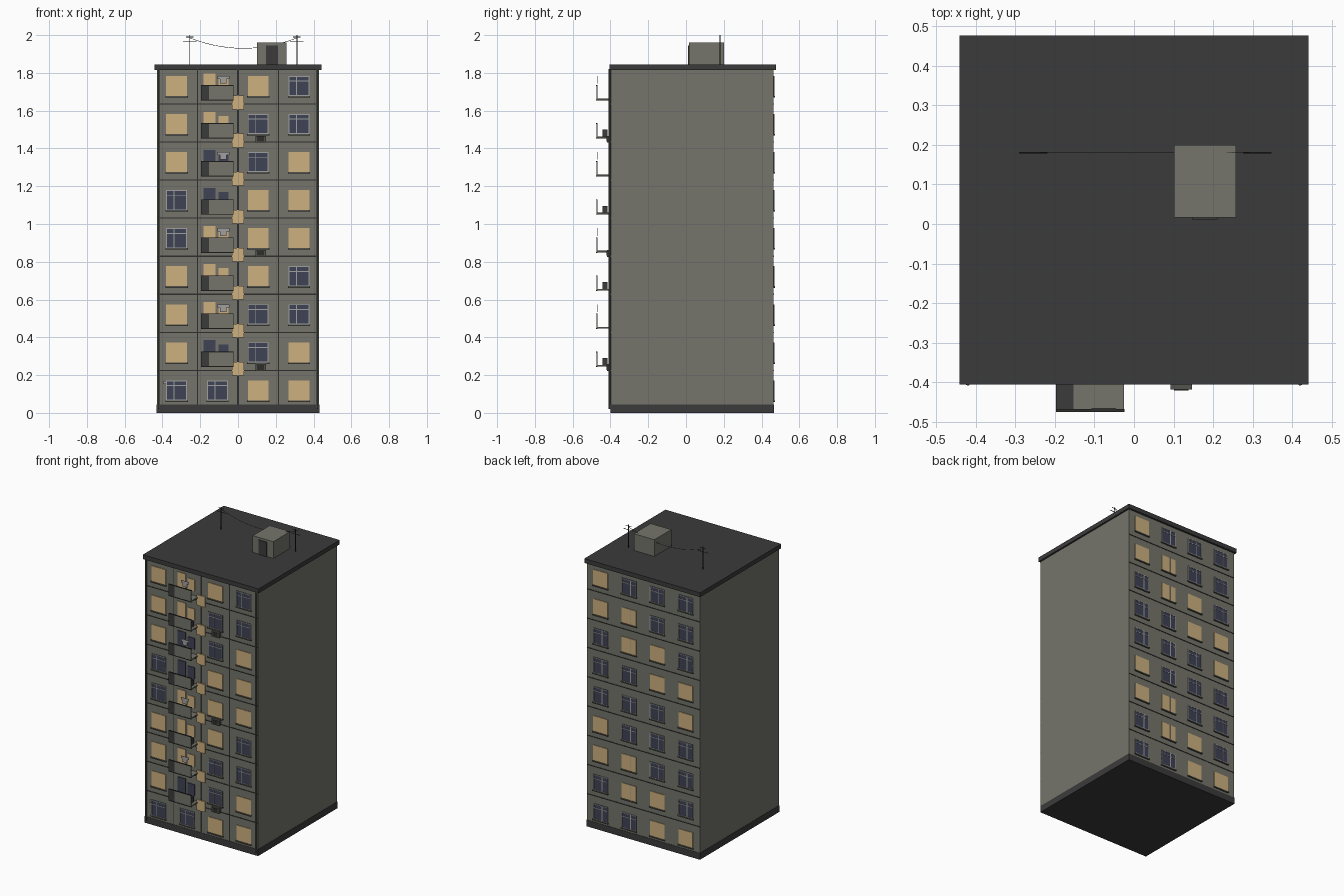
import bpy, bmesh, math
from mathutils import Vector

if "Cube" in bpy.data.objects:
    bpy.data.objects.remove(bpy.data.objects["Cube"])


def lin(c):
    c /= 255
    return c / 12.92 if c <= 0.04045 else ((c + 0.055) / 1.055) ** 2.4


def make_mat(name, r, g, b):
    m = bpy.data.materials.new(name)
    m.diffuse_color = (lin(r), lin(g), lin(b), 1)
    m.use_nodes = True
    m.node_tree.nodes["Principled BSDF"].inputs["Base Color"].default_value = m.diffuse_color
    return m


WALL = make_mat("concrete", 117, 117, 108)
DARK = make_mat("dark_bitumen", 59, 59, 59)
SEAM = make_mat("seam_grey", 45, 45, 44)
LIT = make_mat("lit_window", 205, 176, 128)
GLASS = make_mat("dark_glass", 62, 66, 84)
FRAME = make_mat("window_frame", 160, 160, 160)
SILL = make_mat("sill_grey", 82, 82, 77)


class Part:
    """Collects boxes of one colour into one object."""
    def __init__(self, name, mat):
        self.name, self.mat, self.bm = name, mat, bmesh.new()

    def box(self, x0, x1, y0, y1, z0, z1):
        vs = bmesh.ops.create_cube(self.bm, size=1)["verts"]
        for v in vs:
            v.co = Vector((x0 + (v.co.x + 0.5) * (x1 - x0),
                           y0 + (v.co.y + 0.5) * (y1 - y0),
                           z0 + (v.co.z + 0.5) * (z1 - z0)))

    def rod(self, a, b, r):
        a, b = Vector(a), Vector(b)
        d = b - a
        mat = d.to_track_quat("Z", "Y").to_matrix().to_4x4()
        mat.translation = (a + b) / 2
        bmesh.ops.create_cone(self.bm, cap_ends=True, segments=6, radius1=r,
                              radius2=r, depth=d.length, matrix=mat)

    def done(self):
        me = bpy.data.meshes.new(self.name)
        self.bm.to_mesh(me)
        self.bm.free()
        me.materials.append(self.mat)
        bpy.context.collection.objects.link(bpy.data.objects.new(self.name, me))


def single(name, mat, *dims):
    p = Part(name, mat)
    p.box(*dims)
    p.done()


FRONT, BACK = -0.397, 0.463
STEP, LINE0, WIN0 = 0.2015, 0.225, 0.119
COLS = (-0.325, -0.108, 0.107, 0.323)

# Main masses
single("tower_body", WALL, -0.43, 0.43, FRONT, BACK, 0.03, 1.82)
single("plinth", DARK, -0.432, 0.432, FRONT - 0.002, BACK + 0.002, 0, 0.045)
single("roof_slab", DARK, -0.441, 0.441, -0.406, 0.476, 1.815, 1.845)

# Panel seams
seams = Part("panel_seams", SEAM)
for i in range(8):
    z = LINE0 + i * STEP
    seams.box(-0.43, 0.43, FRONT - 0.002, FRONT + 0.01, z - 0.003, z + 0.003)
    seams.box(-0.43, 0.43, BACK - 0.01, BACK + 0.002, z - 0.003, z + 0.003)
for x, w in ((-0.215, 0.0025), (0, 0.005), (0.215, 0.0025)):
    seams.box(x - w, x + w, FRONT - 0.002, FRONT + 0.01, 0.045, 1.815)
seams.done()

# Drainpipes at the front corners
pipes = Part("drainpipes", SILL)
for s in (-1, 1):
    pipes.rod((s * 0.42, -0.403, 0.02), (s * 0.42, -0.403, 1.82), 0.006)
pipes.done()

# Windows
lit = Part("lit_panes", LIT)
glass = Part("dark_panes", GLASS)
frames = Part("window_frames", FRAME)
sills = Part("window_sills", SILL)


def plate(part, side, x0, x1, z0, z1, depth):
    wall = FRONT if side < 0 else BACK
    y = sorted((wall - side * 0.004, wall + side * depth))
    part.box(x0, x1, y[0], y[1], z0, z1)


def bars(x0, x1, z0, z1, side, spans):
    """Border strips plus vertical bars and a transom."""
    t, d = 0.0045, 0.006
    for x in (x0, x1 - t, *[x0 + (x1 - x0) * f - t / 2 for f in spans]):
        plate(frames, side, x, x + t, z0, z1, d)
    for z in (z0, z1 - t, z0 + (z1 - z0) * 0.72):
        plate(frames, side, x0, x1, z, z + t, d - 0.0003)


def window(x, z, side, on, mullion=False):
    w, h = 0.055, 0.053
    plate(lit if on else glass, side, x - w, x + w, z - h, z + h, 0.004)
    if not on:
        bars(x - w, x + w, z - h, z + h, side, (0.38,))
    elif mullion:
        plate(frames, side, x - 0.016, x - 0.012, z - h, z + h, 0.006)
    plate(sills, side, x - w - 0.004, x + w + 0.004, z - h - 0.008, z - h, 0.009)


for f in range(9):
    row, z = 8 - f, WIN0 + f * STEP
    for k, x in enumerate(COLS):
        if k != 1 or f == 0:
            window(x, z, -1, (row + k) % 5 < 3)
        window(-x, z, 1, (row - k) % 5 < 2, k == 1)

# Balconies with door, side window, laundry or crate; stairwell windows
slabs = Part("balcony_slabs", WALL)
panels = Part("balcony_panels", WALL)
shade = Part("balcony_dark_panels", DARK)
rails = Part("balcony_rails", SEAM)
crates = Part("balcony_crates", DARK)
laundry = Part("laundry", FRAME)
for f in range(1, 9):
    zl = LINE0 + (f - 1) * STEP
    b = zl + 0.02
    pane = lit if (8 - f + 1) % 5 < 3 else glass
    plate(pane, -1, -0.182, -0.12, b + 0.008, zl + 0.16, 0.004)
    plate(pane, -1, -0.103, -0.05, zl + 0.06, zl + 0.138, 0.004)
    slabs.box(-0.196, -0.025, -0.472, FRONT, b, b + 0.008)
    panels.box(-0.196, -0.025, -0.474, -0.469, b, b + 0.078)
    shade.box(-0.197, -0.153, -0.475, -0.468, b, b + 0.0785)
    shade.box(-0.197, -0.153, -0.469, FRONT, b - 0.0005, b + 0.009)
    rails.box(-0.197, -0.024, -0.4755, -0.4675, b + 0.076, b + 0.08)
    rails.box(-0.197, -0.024, -0.4755, -0.4675, b - 0.002, b + 0.003)
    if f % 2 == 0:   # shirt on a line
        laundry.box(-0.094, -0.06, -0.468, -0.465, zl + 0.108, zl + 0.145)
        laundry.box(-0.108, -0.046, -0.468, -0.465, zl + 0.132, zl + 0.148)
    else:
        crates.box(-0.09, -0.045, -0.442, -0.416, b + 0.008, b + 0.045)
    plate(lit, -1, -0.031, 0.031, zl - 0.028, zl + 0.044, 0.008)
for p in (slabs, panels, shade, rails, crates, laundry):
    p.done()

# Cooling units under the third window column
ac = Part("cooling_units", SILL)
fan = Part("cooling_grilles", SEAM)
for f in (1, 4, 7):
    z = 0.228 + (f - 1) * STEP
    ac.box(0.092, 0.147, -0.419, FRONT, z - 0.006, z + 0.03)
    fan.box(0.101, 0.138, -0.421, -0.415, z, z + 0.025)
ac.done()
fan.done()

# Number plate
plate(frames, -1, -0.394, -0.378, 0.152, 0.17, 0.008)
for p in (lit, glass, frames, sills):
    p.done()

# Rooftop stair house
single("roof_house", WALL, 0.101, 0.258, 0.016, 0.2, 1.84, 1.96)
single("roof_door", DARK, 0.147, 0.211, 0.011, 0.02, 1.845, 1.945)

# Antenna masts and sagging wire
mast = Part("antenna_masts", SEAM)
Y = 0.18
for x in (-0.255, 0.312):
    mast.rod((x, Y, 1.84), (x, Y, 2.0), 0.0025)
    mast.rod((x - 0.036, Y, 1.965), (x + 0.036, Y, 1.965), 0.002)
    mast.rod((x - 0.02, Y, 1.99), (x + 0.02, Y, 1.99), 0.002)
mast.done()
wire = Part("antenna_wire", SEAM)
pts = []
for i in range(15):
    t = i / 14
    pts.append((-0.255 + 0.567 * t, Y, 1.985 - 0.055 * 4 * t * (1 - t)))
for a, b in zip(pts, pts[1:]):
    wire.rod(a, b, 0.0012)
wire.done()
